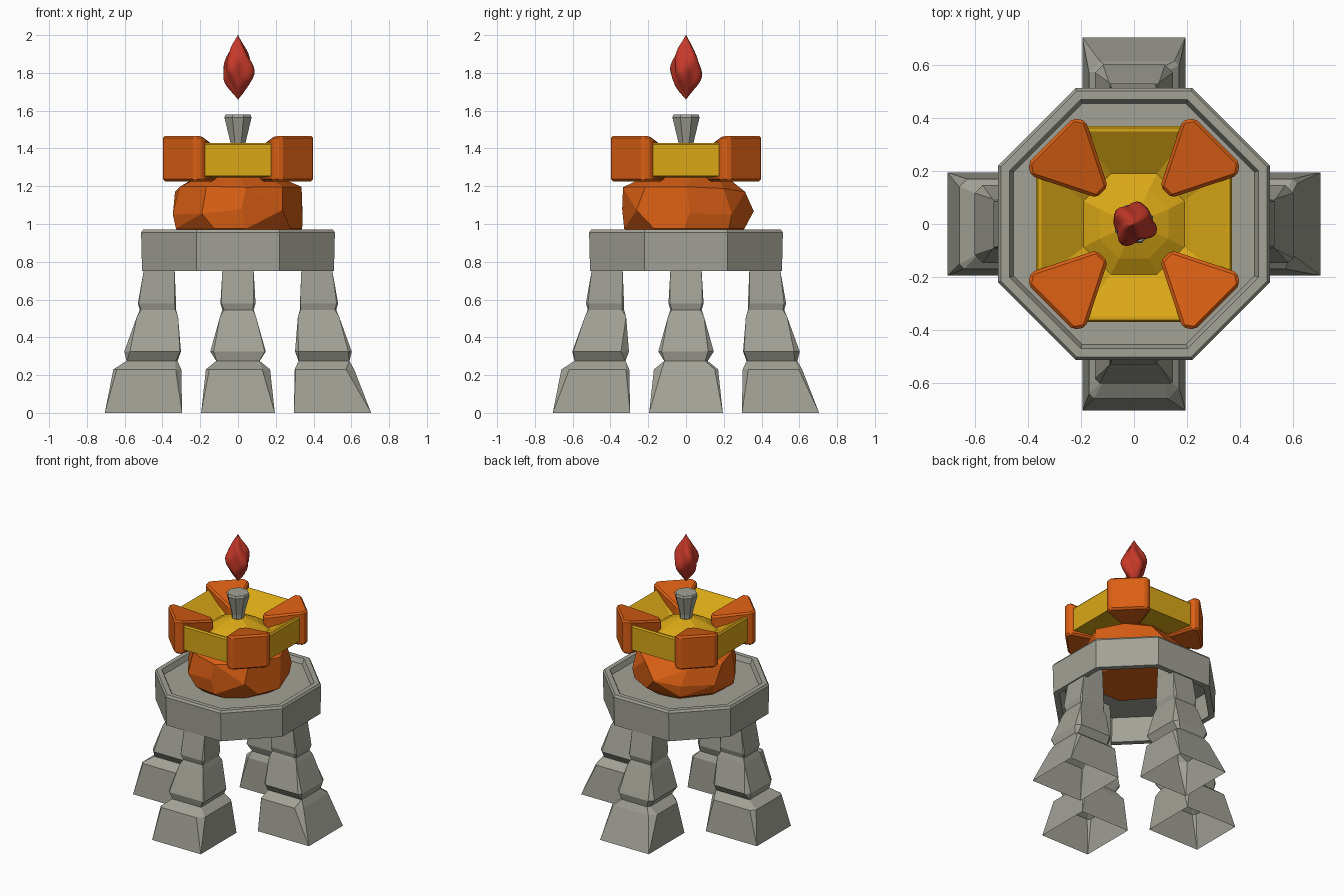
import bpy, bmesh, math, random
from mathutils import Matrix

if "Cube" in bpy.data.objects:
    bpy.data.objects.remove(bpy.data.objects["Cube"])

random.seed(4)


def material(name, rgb):
    m = bpy.data.materials.new(name)
    m.diffuse_color = (*rgb, 1.0)
    m.use_nodes = True
    m.node_tree.nodes["Principled BSDF"].inputs["Base Color"].default_value = m.diffuse_color
    return m


STONE = material("grey stone", (0.36, 0.36, 0.31))
ORANGE = material("burnt orange", (0.70, 0.115, 0.007))
YELLOW = material("golden yellow", (0.70, 0.39, 0.008))
RED = material("flame red", (0.56, 0.04, 0.022))


def finish(name, bm, mat, spin=0.0):
    bmesh.ops.remove_doubles(bm, verts=bm.verts, dist=0.0005)
    bmesh.ops.recalc_face_normals(bm, faces=bm.faces)
    bm.transform(Matrix.Rotation(spin, 4, 'Z'))
    me = bpy.data.meshes.new(name)
    bm.to_mesh(me)
    bm.free()
    me.materials.append(mat)
    ob = bpy.data.objects.new(name, me)
    bpy.context.collection.objects.link(ob)
    return ob


def loft(name, rings, mat, caps=(True, True), loop=False, spin=0.0):
    """Skin a list of equal-length point rings."""
    bm = bmesh.new()
    vr = [[bm.verts.new(p) for p in ring] for ring in rings]
    n = len(vr[0])
    for a, b in zip(vr, vr[1:] + (vr[:1] if loop else [])):
        for i in range(n):
            j = (i + 1) % n
            bm.faces.new((a[i], a[j], b[j], b[i]))
    if not loop:
        if caps[0]:
            bm.faces.new(vr[0])
        if caps[1]:
            bm.faces.new(vr[-1])
    return finish(name, bm, mat, spin)


def octagon(a, z, k=0.43):
    """Eight-sided ring with flats facing the axes."""
    h = a * k
    return [(x, y, z) for x, y in ((a, -h), (a, h), (h, a), (-h, a),
                                   (-a, h), (-a, -h), (-h, -a), (h, -a))]


# Four legs: stacked tapering blocks with chipped corners, open underneath
def leg_ring(z, r_in, r_out, w, chip):
    pts = []
    for x, y, sx, sy, flip in ((r_out, -w, -1, 1, 0), (r_out, w, -1, -1, 1),
                               (r_in, w, 1, -1, 0), (r_in, -w, 1, 1, 1)):
        c = chip * random.choice((0.2, 0.6, 1.0, 1.4))
        pair = [(x + sx * c, y, z), (x, y + sy * c, z)]
        pts += pair[::-1] if flip else pair
    return pts


for name, quarter, foot in (("right_leg", 0, 0.615), ("back_leg", 1, 0.615),
                            ("left_leg", 2, 0.66), ("front_leg", 3, 0.66)):
    profile = ((0, 0.296, 0.705, 0.195, 0), (0.23, 0.30, foot, 0.17, 0.03),
               (0.275, 0.32, 0.59, 0.115, 0.01), (0.325, 0.302, 0.602, 0.147, 0.03),
               (0.51, 0.317, 0.535, 0.095, 0), (0.545, 0.328, 0.52, 0.083, 0.008),
               (0.58, 0.328, 0.53, 0.093, 0.008), (0.75, 0.335, 0.50, 0.083, 0),
               (0.93, 0.34, 0.48, 0.08, 0))
    loft(name, [leg_ring(*p) for p in profile], STONE, caps=(False, True),
         spin=quarter * math.pi / 2)

# Octagonal stone platform: hollow below, shallow rim above
platform = ((0.508, 0.75), (0.513, 0.955), (0.503, 0.97), (0.47, 0.97), (0.455, 0.935),
            (0.22, 0.935), (0.22, 0.925), (0.455, 0.925), (0.47, 0.75))
loft("platform", [octagon(a, z) for a, z in platform], STONE, loop=True)

# Faceted boulder
bm = bmesh.new()
for z, r in ((0.92, 0.26), (0.975, 0.335), (1.06, 0.355), (1.18, 0.335), (1.25, 0.22)):
    for i in range(9):
        t = math.tau * (i + random.uniform(-0.3, 0.3)) / 9
        s = r * random.uniform(0.95, 1.02)
        dz = random.uniform(-0.02, 0.02) if 1 < z < 1.2 else 0
        bm.verts.new((s * math.cos(t), s * math.sin(t), z + dz))
hull = bmesh.ops.convex_hull(bm, input=bm.verts)
bmesh.ops.delete(bm, geom=[v for v in bm.verts if not v.link_faces], context='VERTS')
bmesh.ops.dissolve_limit(bm, angle_limit=math.radians(12), verts=bm.verts, edges=bm.edges)
finish("boulder", bm, ORANGE)

# Yellow bowl with a raised centre
bowl = ((0.24, 1.245, 0.45), (0.37, 1.255, 0.6), (0.37, 1.42, 0.6), (0.362, 1.43, 0.6),
        (0.35, 1.43, 0.6), (0.19, 1.325, 0.46), (0.13, 1.365, 0.43), (0.05, 1.40, 0.42))
loft("bowl", [octagon(*p) for p in bowl], YELLOW)

# Four wedge blocks clamped over the bowl corners
wedge = ((0.17, -0.03), (0.405, -0.147), (0.445, -0.12),
         (0.445, 0.12), (0.405, 0.147), (0.17, 0.03))
for i, name in enumerate(("back_right", "back_left", "front_left", "front_right")):
    bottom = [(d, w, 1.225) for d, w in wedge]
    top = [(d, w, min(1.467, 1.40 + (d - 0.17) * 0.285)) for d, w in wedge]
    ob = loft(name + "_wedge", [bottom, top], ORANGE, spin=math.pi / 4 + i * math.pi / 2)
    bev = ob.modifiers.new("worn edges", 'BEVEL')
    bev.width = 0.012
    bev.segments = 1

# Burner stem
loft("stem", [octagon(a, z, 0.414) for a, z in
              ((0.036, 1.36), (0.04, 1.43), (0.072, 1.565), (0.066, 1.58))], STONE)

# Floating flame: twisted, lobed spindle
flame = []
STEPS, SIDES = 24, 30
for s in range(STEPS + 1):
    u = s / STEPS
    r = 0.001 + 0.076 * math.sin(math.pi * u ** 0.9) ** 1.15
    ring = []
    for i in range(SIDES):
        t = math.tau * i / SIDES
        lobes = 1 + 0.13 * math.sin(4 * t + 7 * u) + 0.07 * math.sin(3 * t - 9 * u)
        ring.append((r * lobes * math.cos(t), r * lobes * math.sin(t), 1.66 + 0.34 * u))
    flame.append(ring)
fl = loft("flame", flame, RED)
for p in fl.data.polygons:
    p.use_smooth = True
